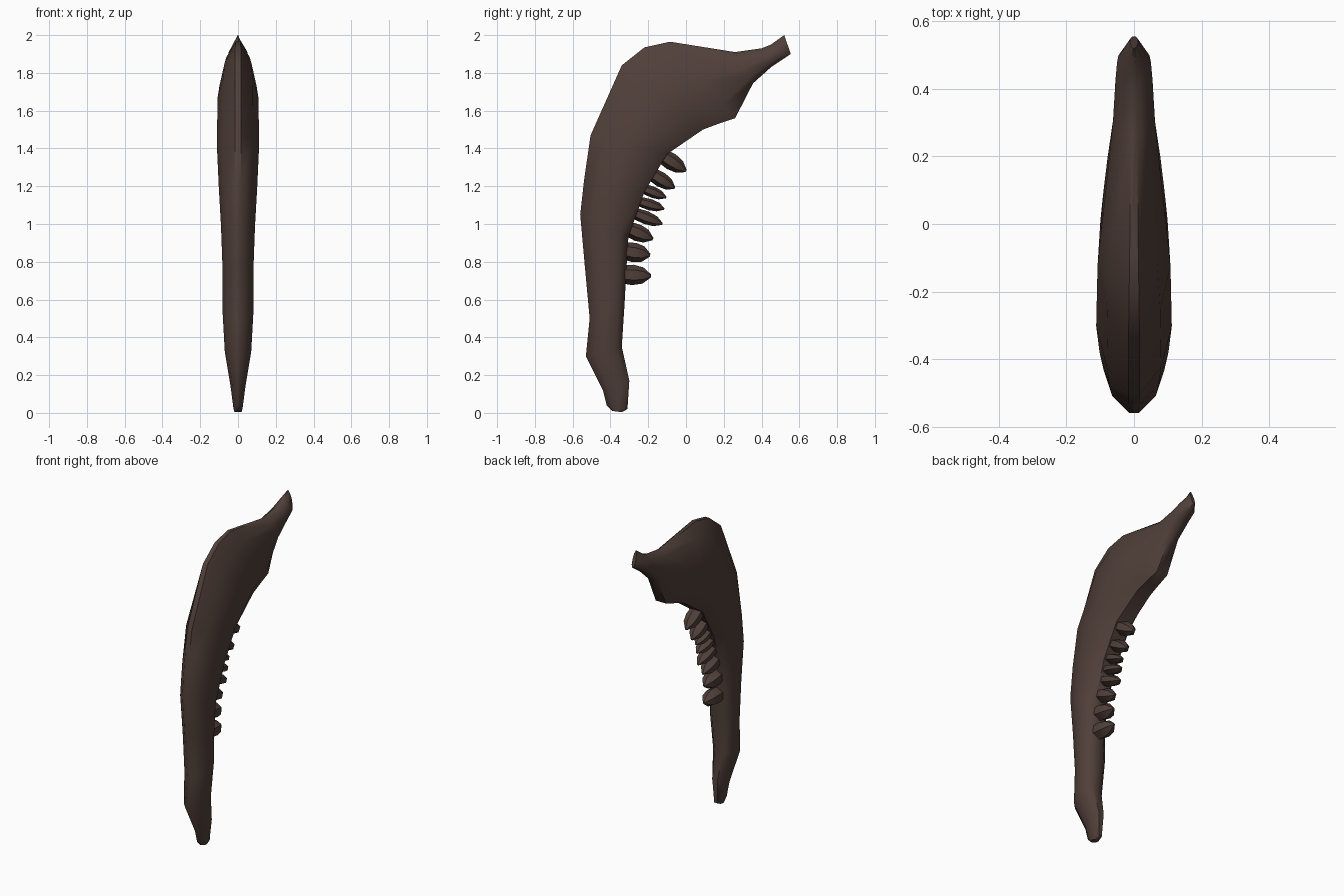
import bpy, bmesh, math
from mathutils import Vector

cube = bpy.data.objects.get("Cube")
if cube:
    bpy.data.objects.remove(cube, do_unlink=True)

bone = bpy.data.materials.new("dark brown bone")
bone.use_nodes = True
colour = (0.08, 0.05, 0.041, 1)
bone.diffuse_color = colour
bsdf = bone.node_tree.nodes["Principled BSDF"]
bsdf.inputs["Base Color"].default_value = colour
bsdf.inputs["Roughness"].default_value = 0.8


def loft(name, rings, angle):
    """Skin closed rings of points, cap both ends, shade."""
    bm = bmesh.new()
    rows = [[bm.verts.new(p) for p in ring] for ring in rings]
    n = len(rows[0])
    for a, b in zip(rows, rows[1:]):
        for i in range(n):
            j = (i + 1) % n
            bm.faces.new((a[i], a[j], b[j], b[i]))
    bm.faces.new(rows[0])
    bm.faces.new(rows[-1])
    bmesh.ops.remove_doubles(bm, verts=bm.verts, dist=0.0005)
    bmesh.ops.recalc_face_normals(bm, faces=bm.faces)
    mesh = bpy.data.meshes.new(name)
    bm.to_mesh(mesh)
    bm.free()
    mesh.materials.append(bone)
    obj = bpy.data.objects.new(name, mesh)
    bpy.context.collection.objects.link(obj)
    bpy.ops.object.select_all(action='DESELECT')
    obj.select_set(True)
    bpy.context.view_layer.objects.active = obj
    bpy.ops.object.shade_smooth_by_angle(angle=math.radians(angle))
    return obj


# Jaw: outer edge (y, z), inner edge (y, z), half width
stations = [
    ((-.39, .01), (-.34, .004), .02),
    ((-.42, .04), (-.31, .02), .025),
    ((-.44, .12), (-.30, .17), .04),
    ((-.53, .30), (-.34, .35), .07),
    ((-.51, .50), (-.325, .58), .082),
    ((-.535, .77), (-.315, .77), .082),
    ((-.56, 1.05), (-.305, .93), .09),
    ((-.54, 1.23), (-.22, 1.17), .102),
    ((-.505, 1.47), (-.10, 1.37), .112),
    ((-.34, 1.84), (.09, 1.50), .108),
    ((-.22, 1.935), (.17, 1.53), .098),
    ((-.085, 1.965), (.26, 1.56), .085),
    ((.26, 1.91), (.355, 1.745), .062),
    ((.40, 1.93), (.45, 1.83), .055),
    ((.45, 1.95), (.51, 1.87), .05),
    ((.52, 2.0), (.555, 1.90), .012),
]
# Cross-section: share of the way from outer to inner edge, share of width
section = [(0, .15), (.2, .72), (.5, 1), (.82, .92), (1, .45)]
outline = section + [(t, -w) for t, w in reversed(section)]
rings = []
for outer, inner, half in stations:
    a, b = Vector((0, *outer)), Vector((0, *inner))
    rings.append([a.lerp(b, t) + Vector((w * half, 0, 0)) for t, w in outline])
loft("jaw_bone", rings, 50)

# Teeth: root (y, z), tip (y, z), half thickness, half width
teeth = [
    ((-.14, 1.37), (0, 1.28), .045, .05),
    ((-.19, 1.27), (-.06, 1.19), .04, .05),
    ((-.23, 1.19), (-.105, 1.14), .03, .045),
    ((-.25, 1.12), (-.115, 1.08), .03, .045),
    ((-.28, 1.06), (-.125, 1.0), .035, .045),
    ((-.32, .98), (-.175, .92), .045, .05),
    ((-.34, .86), (-.19, .835), .052, .055),
    ((-.36, .735), (-.185, .725), .054, .055),
]
crown = [(0, .85), (.45, 1), (.75, .8), (1, .15)]
for k, (root, tip, thick, half) in enumerate(teeth, 1):
    a, b = Vector((0, *root)), Vector((0, *tip))
    along = (b - a).normalized()
    up = Vector((0, -along.z, along.y))
    rings = []
    for t, s in crown:
        ring = []
        for i in range(6):
            ang = math.tau * i / 6 + math.pi / 6
            ring.append(a.lerp(b, t) + up * (math.sin(ang) * thick * s)
                        + Vector((math.cos(ang) * half * s, 0, 0)))
        rings.append(ring)
    loft(f"tooth_{k}", rings, 35)
